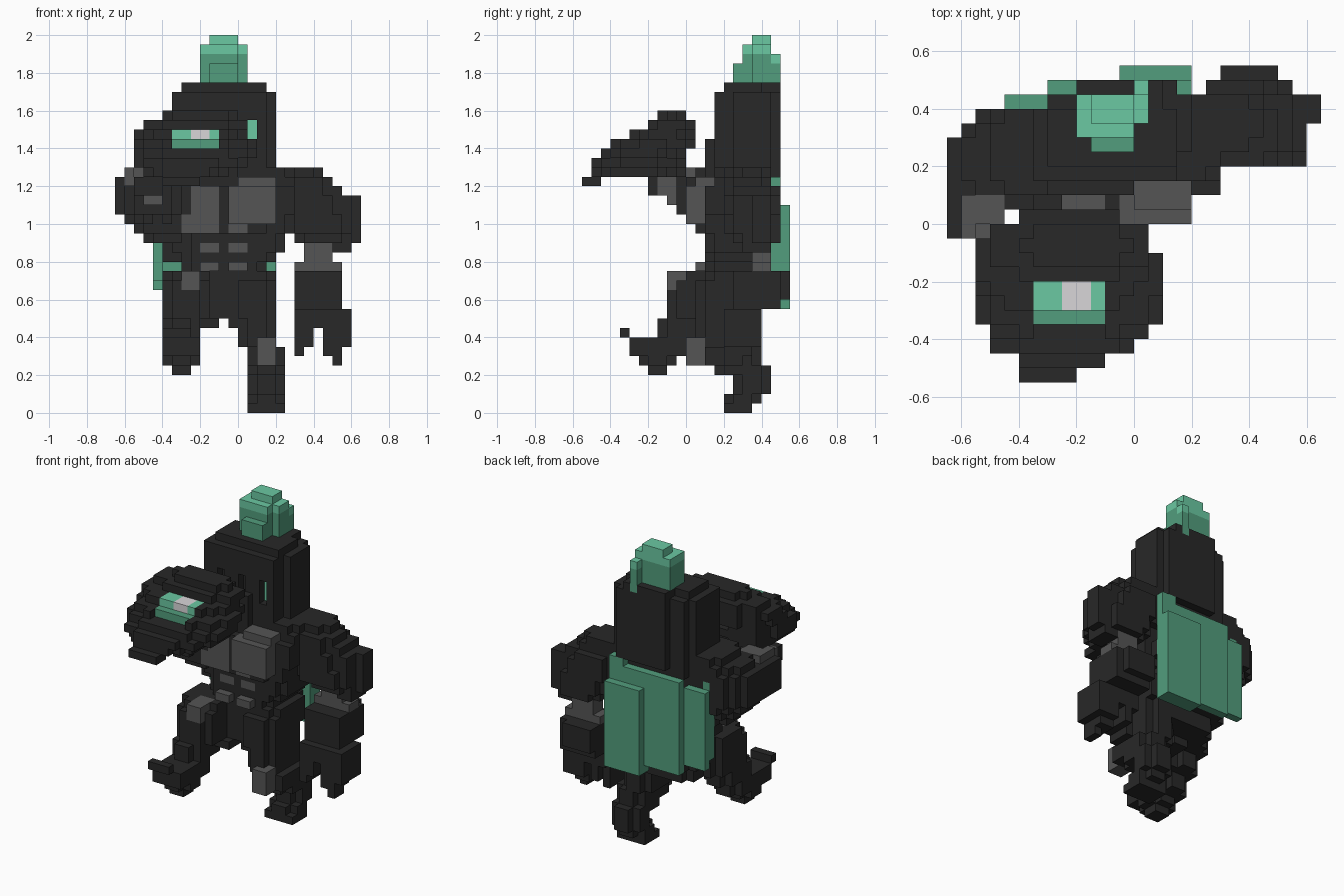
import bpy
import bmesh
from mathutils import Vector

cube = bpy.data.objects.get("Cube")
if cube:
    bpy.data.objects.remove(cube, do_unlink=True)

UNIT = 0.05  # edge of one block


def make_material(name, colour):
    mat = bpy.data.materials.new(name)
    mat.use_nodes = True
    mat.diffuse_color = (*colour, 1)
    node = next(n for n in mat.node_tree.nodes if n.type == "BSDF_PRINCIPLED")
    node.inputs["Base Color"].default_value = (*colour, 1)
    return mat


BLACK = make_material("black armour", (0.021, 0.021, 0.021))
GREY = make_material("grey armour", (0.09, 0.09, 0.09))
GREEN = make_material("dark green cloth", (0.085, 0.34, 0.205))
MINT = make_material("light green", (0.145, 0.58, 0.36))
WHITE = make_material("pale gem", (0.69, 0.67, 0.69))

cells = {}   # block position -> part name
parts = {}   # part name -> material
ROUND, SOFT, BOX = 2.2, 3.2, 60


def fill(name, material, power, *rows):
    """Stack block layers; each row is z0, z1, x0, x1, y0, y1 in blocks."""
    parts[name] = material
    for z0, z1, x0, x1, y0, y1 in rows:
        for x in range(x0, x1):
            for y in range(y0, y1):
                u = abs(2 * x + 1 - x0 - x1) / (x1 - x0)
                v = abs(2 * y + 1 - y0 - y1) / (y1 - y0)
                if u ** power + v ** power <= 1:
                    for z in range(z0, z1):
                        cells[x, y, z] = name


def carve(z0, z1, x0, x1, y0, y1):
    for x in range(x0, x1):
        for y in range(y0, y1):
            for z in range(z0, z1):
                cells.pop((x, y, z), None)


# Body
fill("torso", BLACK, SOFT,
     (10, 12, -6, 3, 2, 8), (12, 14, -7, 4, 2, 9), (14, 15, -6, 4, 2, 9),
     (15, 16, -6, 3, 2, 9), (16, 17, -6, 4, 2, 9), (17, 19, -6, 5, 2, 9),
     (19, 21, -6, 5, 1, 9), (21, 24, -7, 6, 1, 9),
     (24, 25, -7, 6, 2, 9), (25, 26, -7, 6, 3, 9))
fill("crotch", BLACK, BOX, (9, 10, -4, -2, 1, 5), (9, 10, -1, 1, 2, 6))
fill("chest_plates", GREY, BOX,
     (19, 23, -6, -2, 1, 3), (23, 24, -5, -2, 1, 3),
     (20, 24, -1, 4, 0, 3), (24, 25, 0, 4, 1, 3), (19, 20, -1, 1, 1, 3))
for height, front in ((15, 1), (17, 2)):
    fill("abdominal_plates", GREY, BOX,
         (height, height + 1, -4, -2, front, 3),
         (height, height + 1, -1, 1, front, 3))

# Helmet with visor slits
fill("helmet", BLACK, BOX,
     (25, 29, -6, 0, 2, 4), (24, 34, -7, 3, 3, 8), (24, 34, -6, 4, 5, 9),
     (25, 34, -4, 3, 9, 10), (34, 35, -6, 3, 4, 8), (34, 35, -4, 2, 8, 10))
for slit in (-5, -2, 1):
    carve(28, 31, slit, slit + 1, 3, 4)
fill("eye", MINT, BOX, (28, 31, 1, 2, 4, 5))

# Plume, lighter at the tip
fill("plume", GREEN, BOX,
     (35, 37, -3, 0, 5, 6), (35, 38, -4, 0, 6, 9), (35, 38, 0, 1, 7, 9),
     (34, 37, 0, 1, 9, 10))
fill("plume_tip", MINT, BOX,
     (38, 39, -4, 0, 6, 9), (39, 40, -3, 0, 7, 9),
     (37, 38, 0, 1, 9, 10), (38, 39, 0, 1, 7, 9))

# Raised arm: shoulder, elbow band and large gauntlet
fill("right_upper_arm", BLACK, ROUND,
     (18, 19, -10, -5, 2, 7), (19, 20, -11, -5, 1, 7), (20, 21, -12, -5, 0, 8),
     (21, 25, -13, -5, -1, 8), (25, 26, -12, -5, 1, 8), (26, 27, -10, -4, 2, 8))
fill("right_upper_arm", BLACK, BOX,
     (21, 24, -13, -12, -1, 5), (24, 25, -13, -12, -1, 4),
     (17, 18, -7, -6, 3, 7), (16, 18, -8, -6, 4, 7))
fill("right_elbow_band", GREY, BOX,
     (22, 23, -10, -8, -2, 0), (23, 25, -11, -8, -3, 0),
     (24, 26, -12, -11, -1, 2), (24, 26, -11, -9, 0, 2))
fill("right_forearm", BLACK, BOX,
     (23, 25, -11, -8, -4, -3), (25, 29, -10, -6, -3, 0))
fill("gauntlet", BLACK, ROUND,
     (24, 25, -8, -4, -11, -9), (25, 26, -10, -1, -10, -1),
     (26, 27, -11, 1, -10, 0), (27, 28, -11, 2, -9, -1),
     (28, 29, -11, 2, -8, 1), (29, 30, -11, 1, -6, 1),
     (30, 31, -10, 1, -4, 1), (31, 32, -8, 0, -3, 0))
fill("gauntlet", BLACK, BOX, (29, 30, -9, -1, -6, -4))
carve(28, 29, -7, -2, -9, -7)
carve(29, 31, -7, -2, -9, -4)
carve(18, 32, -9, -8, 0, 1)
fill("gauntlet_gem_base", GREEN, BOX, (28, 29, -7, -2, -7, -4))
fill("gauntlet_gem_rim", MINT, BOX, (29, 30, -7, -2, -6, -4))
fill("gauntlet_gem", WHITE, BOX, (29, 30, -5, -3, -6, -4))

# Lowered arm
fill("left_upper_arm", BLACK, ROUND,
     (25, 26, 3, 9, 5, 9), (24, 25, 3, 10, 4, 9), (23, 24, 3, 11, 4, 10),
     (21, 23, 3, 12, 4, 10), (19, 21, 5, 12, 4, 10), (18, 19, 6, 12, 5, 10))
fill("left_upper_arm", BLACK, BOX,
     (18, 23, 12, 13, 7, 9), (18, 22, 9, 12, 6, 9), (17, 18, 10, 12, 6, 9))
fill("left_elbow_band", GREY, BOX,
     (16, 18, 7, 10, 7, 9), (15, 16, 6, 11, 7, 9))
fill("left_forearm", BLACK, SOFT,
     (11, 15, 6, 11, 5, 10), (9, 11, 6, 12, 4, 8), (7, 9, 7, 12, 4, 8))
fill("left_forearm", BLACK, BOX, (12, 15, 6, 10, 9, 11))
carve(5, 9, 8, 9, 4, 8)
fill("left_fingers", BLACK, BOX,
     (6, 10, 6, 7, 4, 7), (6, 8, 9, 11, 4, 7), (5, 6, 10, 11, 4, 6))

# Standing leg, bent back at the knee
fill("left_leg", BLACK, ROUND,
     (10, 14, -1, 4, 1, 8), (8, 10, 0, 4, 1, 8), (7, 8, 0, 4, 1, 8),
     (5, 7, 1, 5, 1, 8), (4, 5, 1, 5, 3, 9), (2, 4, 1, 5, 5, 9))
fill("left_foot", BLACK, ROUND, (1, 2, 1, 5, 4, 8), (0, 1, 1, 5, 4, 7))
fill("left_knee_plate", GREY, BOX, (5, 8, 2, 4, 0, 2))

# Raised leg
fill("right_leg", BLACK, SOFT,
     (12, 15, -8, -3, -1, 5), (10, 14, -8, -3, -2, 5))
fill("right_leg", BLACK, ROUND,
     (8, 10, -8, -4, -3, 3), (6, 8, -8, -4, -4, 1))
fill("right_foot", BLACK, BOX,
     (8, 9, -8, -5, -7, -6), (7, 8, -8, -4, -6, -1), (6, 7, -8, -4, -6, -1),
     (4, 5, -7, -5, -4, -2))
fill("right_foot", BLACK, ROUND, (5, 6, -8, -4, -5, -1))
fill("right_knee_plate", GREY, BOX, (13, 15, -6, -4, -2, 1))

# Cape in three stepped panels, with a raised shoulder corner
fill("cape", GREEN, BOX,
     (11, 22, -1, 4, 9, 11), (22, 24, -1, 4, 9, 10), (24, 25, 2, 4, 9, 10),
     (12, 24, -6, -1, 9, 10),
     (13, 23, -9, -6, 8, 9), (14, 24, -9, -8, 7, 8))

# Turn the outer sides of the blocks into one mesh per part
AXES = [Vector(a) for a in ((1, 0, 0), (0, 1, 0), (0, 0, 1))]


def build(name, material):
    bm = bmesh.new()
    corners = {}

    def corner(point):
        key = tuple(round(c * 2) for c in point)
        if key not in corners:
            corners[key] = bm.verts.new(point * UNIT)
        return corners[key]

    for cell, owner in cells.items():
        if owner != name:
            continue
        centre = Vector(cell) + Vector((0.5, 0.5, 0.5))
        for i, axis in enumerate(AXES):
            for sign in (1, -1):
                neighbour = tuple(int(c) for c in Vector(cell) + axis * sign)
                if neighbour in cells:
                    continue
                u, v = AXES[(i + 1) % 3] / 2, AXES[(i + 2) % 3] / 2 * sign
                base = centre + axis * sign / 2
                bm.faces.new([corner(base + p) for p in (-u - v, u - v, u + v, v - u)])
    mesh = bpy.data.meshes.new(name)
    bm.to_mesh(mesh)
    bm.free()
    mesh.materials.append(material)
    bpy.context.collection.objects.link(bpy.data.objects.new(name, mesh))


for part, part_material in parts.items():
    build(part, part_material)
